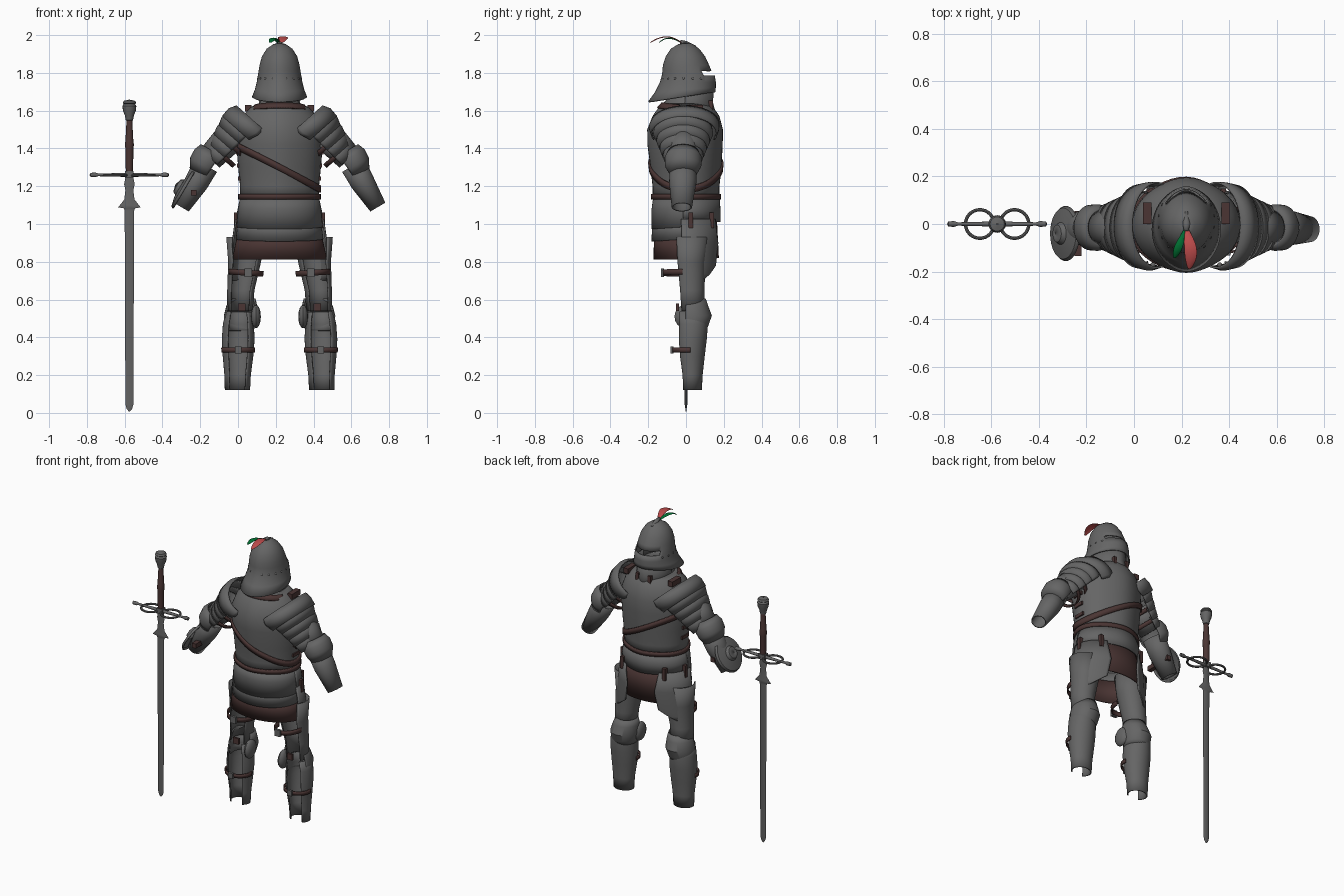
import bpy, bmesh, math
from mathutils import Vector

if "Cube" in bpy.data.objects:
    bpy.data.objects.remove(bpy.data.objects["Cube"])

CX = 0.22      # body centre
SX = -0.575    # sword centre


def material(name, col):
    m = bpy.data.materials.new(name)
    m.use_nodes = True
    m.diffuse_color = (*col, 1)
    m.node_tree.nodes["Principled BSDF"].inputs["Base Color"].default_value = (*col, 1)
    return m


STEEL = material("steel", (.13, .13, .13))
LEATHER = material("leather", (.07, .036, .034))
RED = material("red feather", (.5, .07, .07))
GREEN = material("green feather", (0, .15, .03))


def finish(name, bm, mat, thick=0, s=1, ox=CX):
    for v in bm.verts:
        v.co.x = ox + s * v.co.x
    bmesh.ops.recalc_face_normals(bm, faces=bm.faces)
    me = bpy.data.meshes.new(name)
    bm.to_mesh(me)
    bm.free()
    me.materials.append(mat)
    ob = bpy.data.objects.new(name, me)
    bpy.context.collection.objects.link(ob)
    if thick:
        mod = ob.modifiers.new("thickness", "SOLIDIFY")
        mod.thickness, mod.offset = thick, 0
    bpy.ops.object.select_all(action="DESELECT")
    ob.select_set(True)
    bpy.context.view_layer.objects.active = ob
    bpy.ops.object.shade_smooth_by_angle(angle=math.radians(35))
    return ob


def skin(bm, rows, loop):
    for a, b in zip(rows, rows[1:]):
        n = len(a)
        for i in range(n if loop else n - 1):
            j = (i + 1) % n
            bm.faces.new((a[i], a[j], b[j], b[i]))


# Lofted plate: stations are (x, y, z, half width, half depth[, tilt])
def shell(name, stations, mat=STEEL, face=(0, 1, 0), arc=(-180, 180), thick=.008, seg=32,
          axis=None, ridge=0, arcs=None, hole=None, s=1, ox=CX):
    pts = [Vector(t[:3]) for t in stations]
    ax = Vector(axis) if axis else pts[-1] - pts[0]
    ax.normalize()
    d = Vector(face)
    d = (d - ax * d.dot(ax)).normalized()
    w = d.cross(ax) if d.cross(ax).x >= 0 else ax.cross(d)
    loop = arc[1] - arc[0] >= 360 and not arcs
    bm, rows = bmesh.new(), []
    for k, t in enumerate(stations):
        lo, hi = arcs[k] if arcs else arc
        row = []
        for i in range(seg if loop else seg + 1):
            a = math.radians(lo + (hi - lo) * i / seg)
            rd = t[4] * (1 + ridge * abs(math.cos(a)) ** 12)
            p = pts[k] + d * rd * math.cos(a) + w * t[3] * math.sin(a)
            p.z += (t[5] if len(t) > 5 else 0) * math.cos(a)
            row.append(bm.verts.new(p))
        rows.append(row)
    skin(bm, rows, loop)
    if hole:
        bad = [f for f in bm.faces if hole(f.calc_center_median())]
        bmesh.ops.delete(bm, geom=bad, context="FACES")
    return finish(name, bm, mat, thick, s, ox)


def box(name, pos, size, mat=LEATHER, s=1, ox=CX):
    bm = bmesh.new()
    bmesh.ops.create_cube(bm, size=1)
    for v in bm.verts:
        v.co = Vector(pos) + Vector(a * b for a, b in zip(v.co, size))
    return finish(name, bm, mat, 0, s, ox)


def ball(name, pos, size, mat=STEEL, s=1, ox=CX):
    bm = bmesh.new()
    bmesh.ops.create_uvsphere(bm, u_segments=12, v_segments=8, radius=1)
    for v in bm.verts:
        v.co = Vector(pos) + Vector(a * b for a, b in zip(v.co, size))
    return finish(name, bm, mat, 0, s, ox)


# Cuirass
TORSO = [(1.13, 0, .205, .163), (1.2, 0, .205, .165), (1.3, 0, .215, .175), (1.42, -.005, .225, .186),
         (1.5, -.005, .222, .187), (1.57, 0, .195, .165), (1.615, 0, .15, .135), (1.635, 0, .11, .11)]
shell("cuirass", [(0, c, z, rx, ry) for z, c, rx, ry in TORSO], ridge=.05, seg=48)


def torso_at(z):
    for (z0, *p), (z1, *q) in zip(TORSO, TORSO[1:]):
        if z <= z1:
            t = max(0, (z - z0) / (z1 - z0))
            return [a + (b - a) * t for a, b in zip(p, q)]
    return TORSO[-1][1:]


# Straps that follow the cuirass
def band(name, slope, z0, height):
    bm, rows = bmesh.new(), []
    for h in (-height / 2, height / 2):
        row = []
        for i in range(48):
            a = math.tau * i / 48
            z = z0 + h + slope * .21 * math.sin(a)
            c, rx, ry = torso_at(z)
            grow = .008 + .05 * ry * abs(math.cos(a)) ** 12
            row.append(bm.verts.new(((rx + .008) * math.sin(a), c + (ry + grow) * math.cos(a), z)))
        rows.append(row)
    skin(bm, rows, True)
    finish(name, bm, LEATHER, .012)


band("waist_belt", 0, 1.145, .028)
band("shoulder_belt", -.55, 1.30, .038)

# Collar
shell("collar", [(0, 0, 1.60, .135, .13), (0, .01, 1.64, .10, .105), (0, .015, 1.70, .09, .10)], ridge=.05)
shell("collar_trim", [(0, -.004, 1.595, .155, .148), (0, 0, 1.625, .135, .127)], LEATHER, face=(0, -1, 0), arc=(-75, 75))
shell("chin_guard", [(0, .01, 1.59, .11, .135), (0, .015, 1.65, .105, .115), (0, .02, 1.74, .10, .115)],
      arc=(-100, 100), ridge=.08)

# Back skirt lames and leather hem
back = dict(face=(0, -1, 0), arc=(-97, 97), axis=(0, 0, 1))
shell("back_skirt_upper", [(0, 0, 1.14, .205, .17), (0, 0, 1.08, .215, .178), (0, 0, .985, .225, .18, -.012)], **back)
shell("back_skirt_lower", [(0, 0, 1.02, .215, .172), (0, 0, .92, .228, .18, -.012)], **back)
shell("back_leather_hem", [(0, 0, .96, .215, .165), (0, 0, .812, .248, .168)], LEATHER, **back)

# Front skirt and leather apron
shell("front_skirt", [(0, 0, 1.14, .205, .168), (0, 0, 1.07, .22, .172), (0, 0, 1.03, .222, .172, -.02)],
      arc=(-95, 95), axis=(0, 0, 1), ridge=.04)
shell("front_apron", [(0, 0, 1.06, .20, .158), (0, 0, .82, .24, .17)], LEATHER, arc=(-62, 62))

# Helmet with eye slit
HELM = [(1.957, 0, .003, .003, 0), (1.948, -.003, .032, .036, 0), (1.925, -.005, .065, .07, 0),
        (1.885, -.003, .09, .098, 0), (1.84, 0, .102, .115, 0), (1.81, .005, .107, .122, 0),
        (1.786, .012, .111, .132, 0), (1.75, .01, .117, .14, 0), (1.71, -.003, .127, .152, .012),
        (1.672, -.022, .142, .17, .026)]
shell("helmet", [(0, c, z, rx, ry, t) for z, c, rx, ry, t in HELM], axis=(0, 0, 1), ridge=.03, seg=48,
      hole=lambda p: 1.787 < p.z < 1.809 and p.y > .085)
for i in range(13):
    a = math.radians(60 + 20 * i)
    ball("helmet_rivet", (.114 * math.sin(a), .011 + .136 * math.cos(a), 1.77), (.007, .007, .007))


# Plume
def feather(name, path, mat):
    bm, rows = bmesh.new(), []
    for x, y, z, w in path:
        rows.append([bm.verts.new((x + w * k, y, z - .006 * abs(k))) for k in (-1, 0, 1)])
    skin(bm, rows, False)
    ob = finish(name, bm, mat, .003)
    ob.modifiers.new("soften", "SUBSURF").levels = 2


feather("red_feather", [(0, -.01, 1.955, .004), (.008, -.05, 1.982, .018), (.018, -.095, 1.998, .029),
                        (.02, -.15, 1.988, .027), (.012, -.192, 1.962, .006)], RED)
feather("green_feather", [(0, -.01, 1.955, .004), (-.015, -.05, 1.978, .012), (-.032, -.09, 1.99, .02),
                          (-.04, -.12, 1.982, .018), (-.05, -.145, 1.962, .005)], GREEN)
shell("plume_holder", [(0, .05, 1.938, .003, .003), (0, 0, 1.957, .012, .008), (0, -.03, 1.965, .006, .006)], seg=10)

UP, DOWN = (.7, 0, .7), (-.7, 0, -.7)
ARM = (.66, 0, -.75)
for s in (1, -1):
    # Shoulder guard and overlapping arm lames
    arm = dict(s=s, face=UP, axis=ARM)
    shell("shoulder_wing", [(.125, -.005, 1.535, .178, .135), (.155, -.01, 1.51, .182, .15),
                            (.20, -.01, 1.48, .172, .135)], arc=(-112, 112), **arm)
    for k in range(4):
        x, z, r = .185 + .036 * k, 1.505 - .04 * k, .15 - .017 * k
        shell("arm_lame", [(x, -.015, z, r, r * .83), (x + .022, -.015, z - .025, r + .004, r * .85),
                           (x + .05, -.015, z - .057, r * .93, r * .75)], arc=(-105, 105), **arm)
    shell("upper_arm", [(.26, -.015, 1.46, .085, .08), (.37, -.015, 1.345, .07, .066)], **arm)
    for x, z in ((.255, 1.435), (.31, 1.385)):
        shell("arm_strap", [(x, -.015, z, .098, .102), (x + .017, -.015, z - .019, .096, .10)],
              LEATHER, s=s, face=DOWN, axis=ARM, arc=(-90, 90))
    # Elbow and forearm
    shell("elbow_guard", [(.355, -.015, 1.385, .075, .068), (.375, -.015, 1.35, .094, .084),
                          (.40, -.015, 1.31, .092, .08), (.42, -.015, 1.265, .066, .06)],
          s=s, face=(.85, 0, .5), arc=(-120, 120), axis=(.5, 0, -.85))
    shell("forearm_guard", [(.39, -.015, 1.31, .068, .064), (.44, -.017, 1.22, .068, .06),
                            (.52, -.022, 1.09, .05, .042)], s=s, face=(.85, 0, .5), axis=(.5, 0, -.85))
    # Thigh plate
    shell("thigh_guard", [(.18, .015, .93, .098, .095), (.185, .015, .8, .083, .086),
                          (.205, .02, .65, .068, .073), (.21, .025, .54, .064, .07)],
          s=s, arc=(-132, 132), axis=(0, 0, -1))
    shell("thigh_strap", [(.175, -.01, .757, .088, .11), (.177, -.01, .727, .086, .108)],
          LEATHER, s=s, face=(0, -1, 0), arc=(-92, 92))
    box("thigh_buckle", (.165, -.125, .742), (.04, .016, .045), STEEL, s)
    box("knee_strap", (.2, -.045, .56), (.04, .014, .04), s=s)
    # Knee cap with inner fan
    shell("knee_cap", [(.195, .03, .605, .064, .07), (.2, .03, .565, .078, .084), (.205, .035, .515, .086, .098),
                       (.21, .03, .465, .08, .085), (.212, .03, .435, .07, .074)], s=s, arc=(-112, 112), axis=(0, 0, -1))
    ball("knee_fan", (.125, -.005, .51), (.026, .056, .062), STEEL, s)
    # Greave
    shell("greave", [(.215, .025, .535, .066, .078), (.218, .03, .47, .078, .082), (.219, .026, .39, .083, .08),
                     (.22, .025, .3, .077, .07), (.222, .028, .2, .066, .056), (.223, .028, .122, .063, .052)],
          s=s, arc=(-140, 140), axis=(0, 0, -1))
    shell("greave_strap", [(.219, .01, .345, .086, .08), (.219, .01, .32, .085, .079)],
          LEATHER, s=s, face=(0, -1, 0), arc=(-100, 100))
    box("greave_buckle", (.219, -.075, .333), (.035, .016, .036), STEEL, s)
    # Hip plate, pointed below
    shell("hip_plate", [(0, 0, 1.025, .232, .18), (0, .005, .9, .25, .178), (0, .005, .78, .258, .17),
                        (0, .005, .735, .262, .165), (0, .005, .70, .264, .16)],
          s=s, axis=(0, 0, -1), seg=20, arcs=[(32, 98), (24, 99), (28, 97), (44, 84), (60, 68)])
    for deg in (42, 82):
        a = math.radians(deg)
        box("hip_strap", (.232 * math.sin(a), .182 * math.cos(a), 1.02), (.024, .024, .08), s=s)
    # Side lacing, shoulder and neck buckles
    for z in (1.24, 1.31, 1.38):
        box("side_buckle", (torso_at(z)[1] + .002, 0, z), (.016, .07, .022), s=s)
    box("shoulder_strap", (.165, .045, 1.612), (.035, .09, .035), s=s)
    box("neck_strap", (.045, .128, 1.625), (.02, .03, .055), s=s)
    ball("wing_rivet", (.14, -.172, 1.49), (.011, .011, .011), STEEL, s)

# Buckler on the right forearm
n = Vector((-.85, 0, .5)).normalized()
hub = Vector((-.285, -.04, 1.18))
shell("buckler", [(*(hub + n * o), r, r) for o, r in ((0, .113), (.012, .105), (.022, .06), (.024, .045),
                                                       (.042, .034), (.05, .003))], face=(0, 1, 0), ox=0)
box("buckler_grip", (-.235, -.04, 1.165), (.03, .19, .03), ox=0)

# Sword blade with parrying lugs
sword = dict(axis=(0, 0, 1), ox=SX, thick=0)
blade = [(.008, .003), (.02, .014), (.045, .021), (1.07, .025), (1.083, .03), (1.088, .06), (1.1, .05),
         (1.13, .027), (1.18, .021), (1.21, .028), (1.25, .02)]
shell("blade", [(0, 0, z, w, .007 if z > .03 else .003) for z, w in blade], seg=4, **sword)
shell("grip", [(0, 0, z, r, r) for z, r in ((1.26, .016), (1.3, .02), (1.4, .021), (1.42, .024), (1.44, .021),
                                            (1.55, .015))], LEATHER, seg=16, **sword)
shell("pommel", [(0, 0, z, r, r) for z, r in ((1.545, .012), (1.55, .019), (1.575, .024), (1.6, .034), (1.625, .037),
                                              (1.635, .03), (1.64, .036), (1.652, .03), (1.658, .003))], seg=16, **sword)
shell("crossguard", [(x, 0, 1.26, r, r) for x, r in ((-.21, .002), (-.205, .011), (-.18, .012), (-.165, .007), (0, .011),
                                                     (.165, .007), (.18, .012), (.205, .011), (.21, .002))],
      face=(0, 0, 1), seg=12, thick=0, ox=SX)
box("guard_block", (0, 0, 1.262), (.045, .04, .035), STEEL, ox=SX)
for s in (1, -1):
    bm, rows = bmesh.new(), []
    for i in range(33):
        a, row = math.tau * i / 32, []
        for j in range(8):
            b = math.tau * j / 8
            r = .06 + .007 * math.cos(b)
            row.append(bm.verts.new((.073 + r * math.cos(a), r * math.sin(a), 1.258 + .007 * math.sin(b))))
        rows.append(row)
    skin(bm, rows, True)
    bmesh.ops.remove_doubles(bm, verts=bm.verts, dist=.0001)
    finish("guard_ring", bm, STEEL, 0, s, SX)
